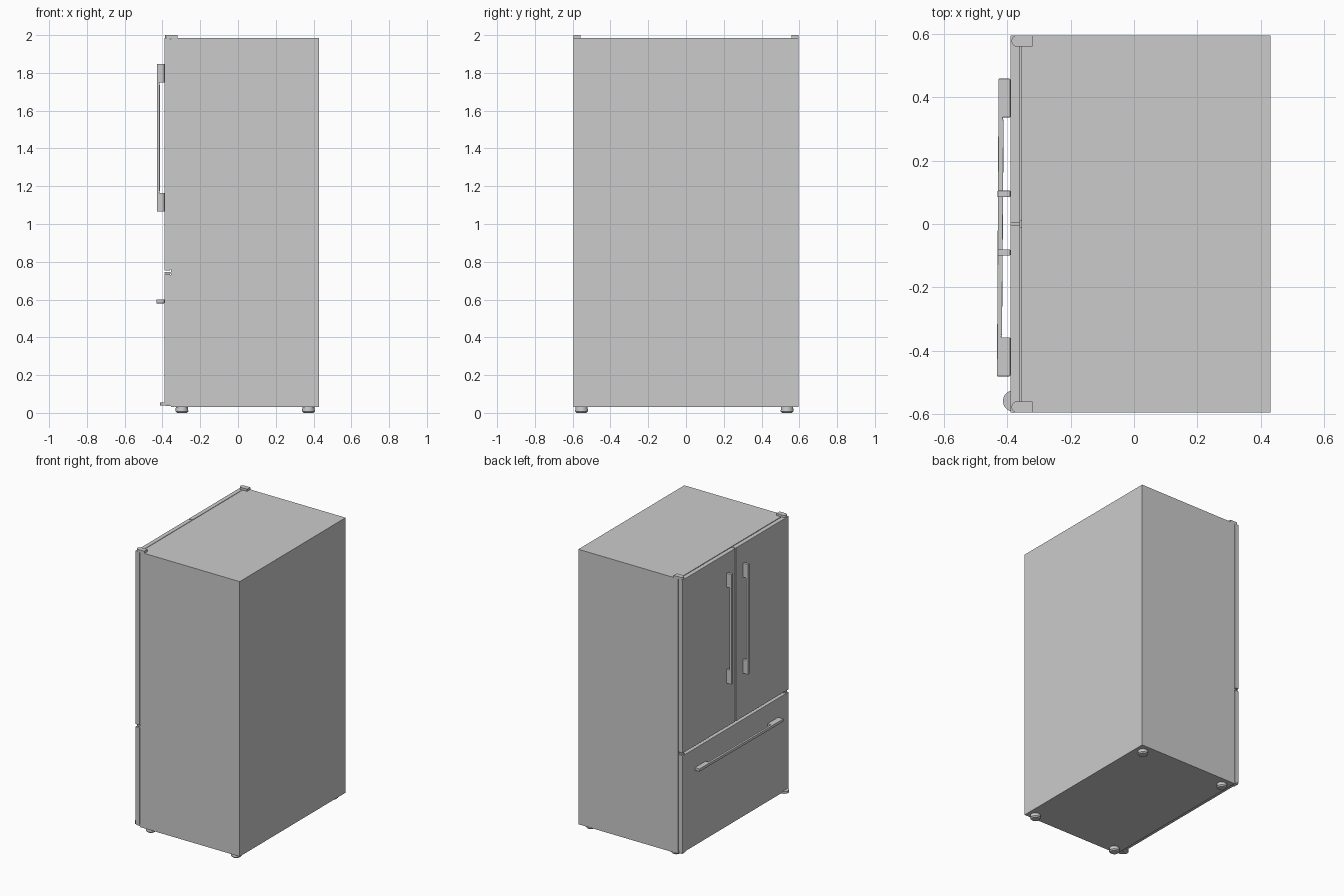
import bpy, bmesh, math
from mathutils import Vector

if "Cube" in bpy.data.objects:
    bpy.data.objects.remove(bpy.data.objects["Cube"])


def finish(bm, name, bevel=0.0, smooth=False):
    bmesh.ops.recalc_face_normals(bm, faces=bm.faces)
    me = bpy.data.meshes.new(name)
    bm.to_mesh(me)
    bm.free()
    ob = bpy.data.objects.new(name, me)
    bpy.context.collection.objects.link(ob)
    if bevel:
        m = ob.modifiers.new("bevel", 'BEVEL')
        m.width, m.segments, m.limit_method = bevel, 2, 'ANGLE'
    if smooth:
        bpy.context.view_layer.objects.active = ob
        ob.select_set(True)
        bpy.ops.object.shade_smooth_by_angle(angle=math.radians(35))
        ob.select_set(False)
    return ob


def box(name, x, y, z, bevel=0.0):
    bm = bmesh.new()
    bmesh.ops.create_cube(bm, size=1)
    for v in bm.verts:
        v.co = Vector([(a + b) / 2 + c * (b - a) for (a, b), c in zip((x, y, z), v.co)])
    return finish(bm, name, bevel)


def prism(name, points, extrude, bevel=0.0, smooth=False):
    """Extrude a closed outline of 3D points along a vector."""
    bm = bmesh.new()
    f = bm.faces.new([bm.verts.new(p) for p in points])
    r = bmesh.ops.extrude_face_region(bm, geom=[f])
    bmesh.ops.translate(bm, vec=extrude,
                        verts=[v for v in r["geom"] if isinstance(v, bmesh.types.BMVert)])
    return finish(bm, name, bevel, smooth)


def tab(name, cx, cy, r, x_back, z0, z1):
    """Hinge plate with a rounded front end."""
    pts = [(cx + r * math.cos(a), cy + r * math.sin(a), z0)
           for a in [math.pi / 2 + math.pi * i / 16 for i in range(17)]]
    pts += [(x_back, cy - r, z0), (x_back, cy + r, z0)]
    return prism(name, pts, (0, 0, z1 - z0), 0, True)


def handle_profile(a, b, block, out_a, out_b):
    """U outline: (position along the handle, x) with long end blocks and a thin bar."""
    face, t = -0.39, 0.016
    w = 0.012
    return [(a, face), (a, out_a), (b, out_b), (b, face), (b - block, face),
            (b - block, out_b + t - 0.003), (b - block - w, out_b + t),
            (a + block + w, out_a + t), (a + block, out_a + t - 0.003), (a + block, face)]


HALF, TOP, FRONT, BACK = 0.595, 1.985, -0.39, -0.359

# Cabinet
box("cabinet", (-0.355, 0.43), (-HALF, HALF), (0.03, TOP))

# Doors and freezer drawer, with seals set slightly in from the edges
panels = [("right_door", -HALF, -0.003, 0.753, TOP),
          ("left_door", 0.003, HALF, 0.753, TOP),
          ("freezer_drawer", -HALF, HALF, 0.045, 0.735)]
for name, y0, y1, z0, z1 in panels:
    box(name, (FRONT, BACK), (y0, y1), (z0, z1), 0.002)
    i = 0.006
    box(name + "_seal", (BACK - 0.001, -0.354), (y0 + i, y1 - i), (z0 + i, z1 - i))

# Upright door handles
for side, y in (("right", -0.09), ("left", 0.095)):
    pts = [(x, y - 0.01, z) for z, x in handle_profile(1.065, 1.848, 0.1, -0.43, -0.43)]
    prism(side + "_door_handle", pts, (0, 0.02, 0), 0.002)

# Drawer handle, lying across the front
pts = [(x, y, 0.58) for y, x in handle_profile(-0.48, 0.458, 0.122, -0.432, -0.427)]
prism("drawer_handle", pts, (0, 0, 0.02), 0.002)

# Hinges: top pair, middle pair in the gap, and the lower rounded one
for side, s in (("right", -1), ("left", 1)):
    tab(side + "_top_hinge", -0.368, s * 0.577, 0.018, -0.32, TOP - 0.003, 2.0)
    tab(side + "_middle_hinge", -0.372, s * 0.577, 0.016, -0.35, 0.737, 0.745)
    box(side + "_bottom_bracket", (-0.385, -0.34), (s * 0.575 - 0.018, s * 0.575 + 0.018),
        (0.036, 0.046))
tab("bottom_hinge", -0.38, -0.558, 0.033, -0.35, 0.038, 0.054)

# Levelling feet
for i, x in enumerate((-0.297, 0.373)):
    for j, y in enumerate((-0.553, 0.535)):
        bm = bmesh.new()
        for r1, r2, z0, z1 in ((0.026, 0.034, 0.0, 0.008), (0.034, 0.032, 0.008, 0.032)):
            new = bmesh.ops.create_cone(bm, cap_ends=True, segments=24, radius1=r1,
                                        radius2=r2, depth=z1 - z0)["verts"]
            bmesh.ops.translate(bm, verts=new, vec=(x, y, (z0 + z1) / 2))
        finish(bm, "%s_%s_foot" % (("front", "rear")[i], ("right", "left")[j]), 0, True)
